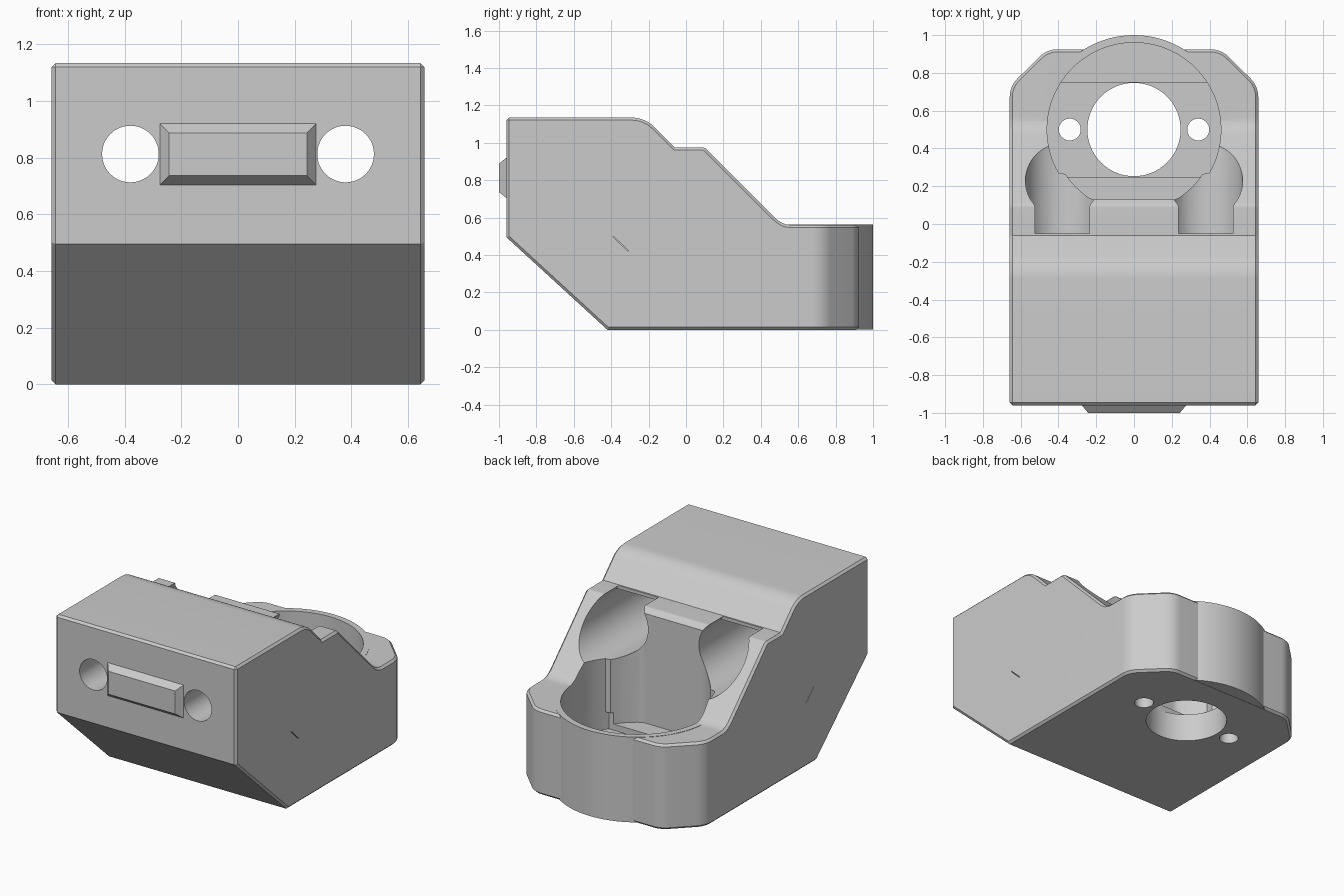
import bpy, bmesh
from math import sin, cos, pi, radians
from mathutils import Vector

old = bpy.data.objects.get("Cube")
if old:
    bpy.data.objects.remove(old, do_unlink=True)

grey = bpy.data.materials.new("plain_grey")
grey.use_nodes = True
grey.diffuse_color = (0.6, 0.6, 0.6, 1)
grey.node_tree.nodes["Principled BSDF"].inputs["Base Color"].default_value = (0.6, 0.6, 0.6, 1)


def prism(name, pts, axis, a, b, taper=0):
    """Extrude a 2D outline along an axis; taper shrinks the first end."""
    place = {"x": lambda p, t: (t, p[0], p[1]),
             "y": lambda p, t: (p[0], t, p[1]),
             "z": lambda p, t: (p[0], p[1], t)}[axis]
    mid = sum((Vector(p) for p in pts), Vector((0, 0))) / len(pts)

    def shrink(p):
        return [c - taper * (1 if c > m else -1) for c, m in zip(p, mid)] if taper else p
    bm = bmesh.new()
    first = [bm.verts.new(place(shrink(p), a)) for p in pts]
    last = [bm.verts.new(place(p, b)) for p in pts]
    bm.faces.new(first)
    bm.faces.new(last)
    for i in range(len(pts)):
        j = (i + 1) % len(pts)
        bm.faces.new((first[i], first[j], last[j], last[i]))
    bmesh.ops.recalc_face_normals(bm, faces=bm.faces)
    mesh = bpy.data.meshes.new(name)
    bm.to_mesh(mesh)
    bm.free()
    mesh.materials.append(grey)
    obj = bpy.data.objects.new(name, mesh)
    bpy.context.collection.objects.link(obj)
    return obj


def rounded(corners, steps=8):
    """Outline from (u, v, radius) corners, with arcs at the rounded ones."""
    out = []
    for i, (u, v, r) in enumerate(corners):
        p = Vector((u, v))
        if not r:
            out.append(p)
            continue
        d1 = (Vector(corners[i - 1][:2]) - p).normalized()
        d2 = (Vector(corners[(i + 1) % len(corners)][:2]) - p).normalized()
        half = d1.angle(d2) / 2
        reach = r * cos(half) / sin(half)
        centre = p + (d1 + d2).normalized() * r / sin(half)
        start, end = p + d1 * reach - centre, p + d2 * reach - centre
        out += [centre + start.lerp(end, k / steps).normalized() * r
                for k in range(steps + 1)]
    return out


def circle(u, v, r, n=64):
    return [Vector((u + r * cos(2 * pi * k / n), v + r * sin(2 * pi * k / n)))
            for k in range(n)]


def apply(mod):
    bpy.context.view_layer.objects.active = body
    bpy.ops.object.modifier_apply(modifier=mod.name)


def combine(tool, operation="DIFFERENCE"):
    mod = body.modifiers.new("combine", "BOOLEAN")
    mod.operation, mod.solver, mod.object = operation, "EXACT", tool
    apply(mod)
    bpy.data.objects.remove(tool, do_unlink=True)


# Block: side profile trimmed by a plan with cut back corners
side = rounded([(-.96, 1.135, 0), (-.22, 1.135, .17), (-.06, .975, 0),
                (.1, .975, .03), (.515, .56, .13), (1.1, .56, 0),
                (1.1, 0, 0), (-.42, 0, 0), (-.96, .495, 0)])
body = prism("bracket_body", side, "x", -.8, .8)
half_plan = [(.658, -1.2, 0), (.658, .73, .14), (.46, .925, .13)]
plan = rounded(half_plan + [(-x, y, r) for x, y, r in reversed(half_plan)])
combine(prism("plan_trim", plan, "z", -.2, 1.4), "INTERSECT")

# Small chamfer on the outer edges
bevel = body.modifiers.new("chamfer", "BEVEL")
bevel.width, bevel.segments = .014, 1
bevel.limit_method, bevel.angle_limit = "ANGLE", radians(50)
bevel.use_clamp_overlap = False
apply(bevel)

# Round bulge at the back
combine(prism("back_bulge", circle(0, .5, .5, 96), "z", 0.001, .562), "UNION")

# Motor pocket: round at the back, narrower with a flat wall at the front
pocket = []
for p in circle(0, .5, .46, 120):
    if p.y < .25:
        p = Vector((p.x * .94, max(.5 + (p.y - .5) * .94, .13)))
    pocket.append(p)
combine(prism("pocket", pocket, "z", .225, 1.4))

# Lower floor strip across the pocket
strip = [Vector((p.x, min(max(p.y, .25), .75))) for p in circle(0, .5, .46, 120)]
combine(prism("floor_strip", strip, "z", .185, .3))

# Shaft hole and two small screw holes through the floor
combine(prism("shaft_hole", circle(0, .5, .247), "z", -.1, .4))
for s in (-1, 1):
    combine(prism("screw_hole", circle(s * .34, .5, .058, 32), "z", -.1, .4))

# Mounting holes from the front, opening into wide channels at the back
for s in (-1, 1):
    ring = circle(s * .38, .845, .195)
    combine(prism("channel", ring, "y", -.05, .62))
    lower = [p for p in ring if p.y < .968]
    combine(prism("channel_end", lower, "y", -.45, 0))
    combine(prism("mount_hole", circle(s * .38, .813, .1, 48), "y", -1.1, -.4))

# Hairline slit in each side
slit = [(-.39, .497), (-.387, .5), (-.307, .423), (-.31, .42)]
for s in (-1, 1):
    combine(prism("slit", slit, "x", s * .6, s * .7))

bpy.ops.object.select_all(action="DESELECT")
body.select_set(True)
bpy.context.view_layer.objects.active = body
bpy.ops.object.shade_smooth_by_angle(angle=radians(25))

# Raised locating key on the front
prism("front_key", [(-.28, .7), (.28, .7), (.28, .925), (-.28, .925)],
      "y", -1, -.955, taper=.037)
